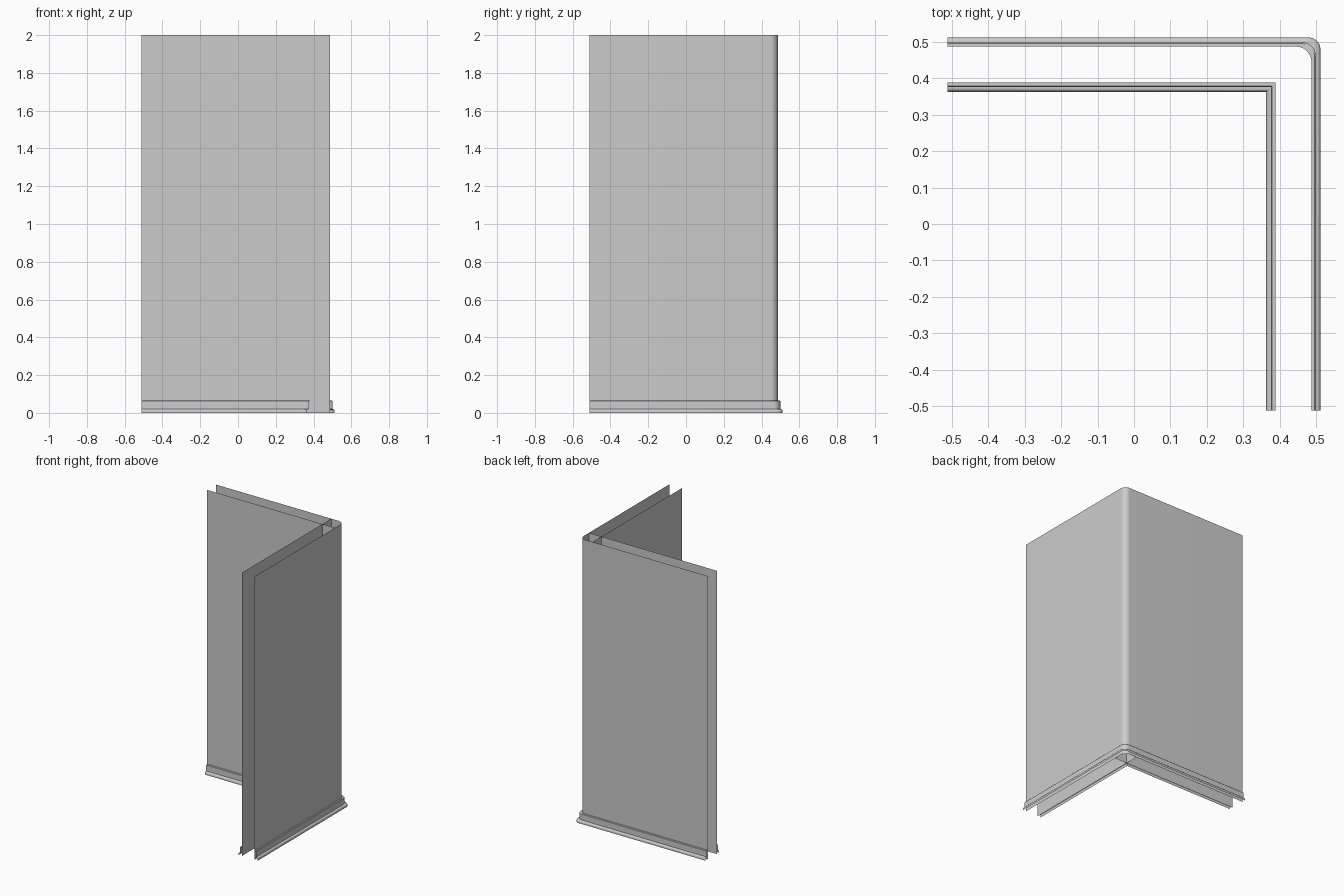
import bpy
import bmesh
import math

cube = bpy.data.objects.get("Cube")
if cube:
    bpy.data.objects.remove(cube, do_unlink=True)

END = -0.512      # open end of both wings
OUTER = 0.487     # outer wall plane
INNER = 0.388     # inner wall plane
HEIGHT = 2.0

grey = bpy.data.materials.new("light_grey")
grey.use_nodes = True
colour = (0.604, 0.604, 0.604, 1)
grey.diffuse_color = colour
grey.node_tree.nodes["Principled BSDF"].inputs["Base Color"].default_value = colour


def corner_path(d, radius=0.0, steps=10):
    """L-shaped plan line at distance d, with an optional rounded corner."""
    path = [(END, d)]
    if radius:
        c = d - radius
        for i in range(steps + 1):
            a = math.pi / 2 * (1 - i / steps)
            path.append((c + radius * math.cos(a), c + radius * math.sin(a)))
    else:
        path.append((d, d))
    path.append((d, END))
    return path


def sheet(name, rows, flip=False):
    """Skin equal-length rows of points into one surface, top row first."""
    bm = bmesh.new()
    grid = [[bm.verts.new(p) for p in row] for row in rows]
    for upper, lower in zip(grid, grid[1:]):
        for i in range(len(upper) - 1):
            quad = [upper[i], lower[i], lower[i + 1], upper[i + 1]]
            bm.faces.new(quad[::-1] if flip else quad)
    mesh = bpy.data.meshes.new(name)
    bm.to_mesh(mesh)
    bm.free()
    mesh.materials.append(grey)
    obj = bpy.data.objects.new(name, mesh)
    bpy.context.collection.objects.link(obj)
    bpy.ops.object.select_all(action='DESELECT')
    obj.select_set(True)
    bpy.context.view_layer.objects.active = obj
    bpy.ops.object.shade_smooth_by_angle(angle=math.radians(35))
    return obj


def upright(name, path, flip=False):
    return sheet(name, [[(x, y, z) for x, y in path] for z in (HEIGHT, 0)], flip)


# Baseboard section with a rounded shoe: (offset from wall, height)
section = [(0, 0.065), (0.009, 0.065), (0.012, 0.062), (0.012, 0.021)]
for i in range(7):
    a = math.pi / 2 * (1 - i / 6)
    section.append((0.014 + 0.011 * math.cos(a), 0.009 + 0.012 * math.sin(a)))
section.append((0.025, 0))

# Walls
upright("outer_wall", corner_path(OUTER, 0.042), True)
upright("inner_wall", corner_path(INNER))

# Dividers closing the cavity at the corner
upright("corner_divider_x", [(INNER, INNER), (INNER, OUTER)])
upright("corner_divider_y", [(INNER, INNER), (OUTER, INNER)])

# Baseboards
sheet("outer_baseboard",
      [[(x, y, z) for x, y in corner_path(OUTER + o, 0.042 - 0.36 * o)]
       for o, z in section], True)
sheet("inner_baseboard",
      [[(x, y, z) for x, y in corner_path(INNER - o)] for o, z in section])
